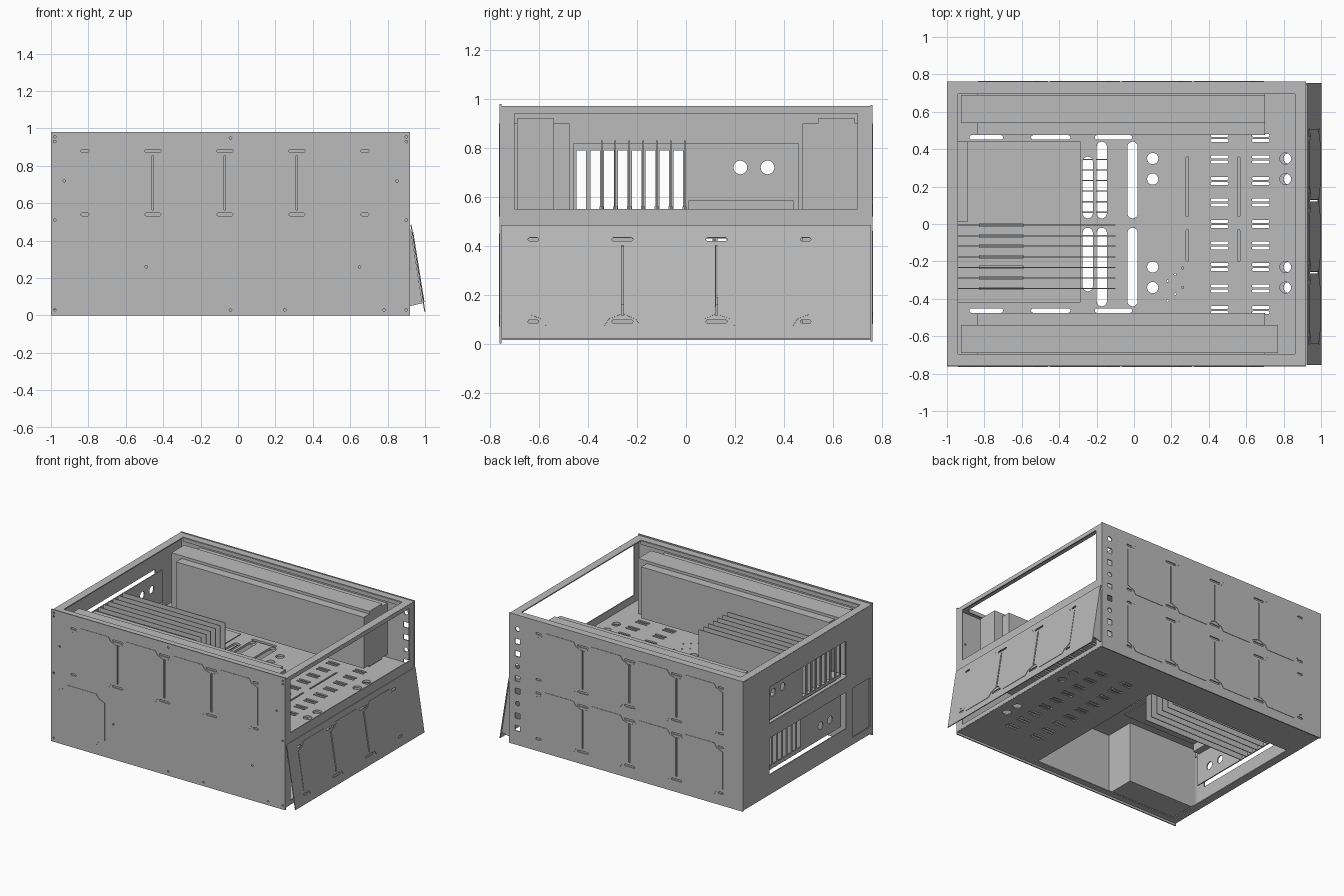
import bpy, bmesh, math
from mathutils import Matrix, Vector

cube = bpy.data.objects.get("Cube")
if cube:
    bpy.data.objects.remove(cube, do_unlink=True)

steel = bpy.data.materials.new("grey_steel")
steel.use_nodes = True
GREY = (0.5, 0.5, 0.5, 1)
steel.diffuse_color = GREY
steel.node_tree.nodes["Principled BSDF"].inputs["Base Color"].default_value = GREY

MID = 0.49  # height of the plane dividing the two compartments
X, Y, Z = Vector((1, 0, 0)), Vector((0, 1, 0)), Vector((0, 0, 1))
AXES = {"x": (Y, Z, X), "y": (X, Z, -Y), "z": (X, Y, Z)}


# 2D outlines
def rect(u0, u1, v0, v1):
    return [(u0, v0), (u1, v0), (u1, v1), (u0, v1)]


def circle(u, v, r, n=20):
    return [(u + r * math.cos(2 * math.pi * i / n), v + r * math.sin(2 * math.pi * i / n)) for i in range(n)]


def slot(u0, u1, v0, v1, n=6):
    r = min(u1 - u0, v1 - v0) / 2
    out = []
    for k, (cu, cv) in enumerate([(u1 - r, v1 - r), (u0 + r, v1 - r), (u0 + r, v0 + r), (u1 - r, v0 + r)]):
        for i in range(n):
            a = math.pi / 2 * (k + (i + 0.5) / n)
            out.append((cu + r * math.cos(a), cv + r * math.sin(a)))
    return out


def notched(u0, u1, v0, v1, a=0.07, b=0.05, c=0.03):
    """Rectangle with a stepped bite out of each corner."""
    return [(u0 + a, v0), (u1 - a, v0), (u1 - b, v0 + c), (u1, v0 + b), (u1, v1 - b), (u1 - b, v1 - c),
            (u1 - a, v1), (u0 + a, v1), (u0 + b, v1 - c), (u0, v1 - b), (u0, v0 + b), (u0 + b, v0 + c)]


def add_object(name, mesh):
    mesh.materials.clear()
    mesh.materials.append(steel)
    ob = bpy.data.objects.new(name, mesh)
    bpy.context.collection.objects.link(ob)
    return ob


def plate(name, loops, axis, pos, thick=0.008, matrix=None):
    """Sheet of metal: first loop is the outline, the others are holes."""
    curve = bpy.data.curves.new(name, "CURVE")
    curve.dimensions = "2D"
    curve.fill_mode = "BOTH"
    curve.extrude = thick / 2
    for loop in loops:
        s = curve.splines.new("POLY")
        s.points.add(len(loop) - 1)
        for p, (u, v) in zip(s.points, loop):
            p.co = (u, v, 0, 1)
        s.use_cyclic_u = True
    tmp = bpy.data.objects.new(name + "_outline", curve)
    bpy.context.collection.objects.link(tmp)
    deps = bpy.context.evaluated_depsgraph_get()
    mesh = bpy.data.meshes.new_from_object(tmp.evaluated_get(deps))
    bpy.data.objects.remove(tmp, do_unlink=True)
    u, v, n = AXES[axis]
    m = Matrix((u, v, n)).transposed().to_4x4()
    m.translation = Vector([abs(c) * pos for c in n])
    mesh.transform((matrix or Matrix()) @ m)
    bm = bmesh.new()
    bm.from_mesh(mesh)
    bmesh.ops.remove_doubles(bm, verts=bm.verts, dist=0.0001)
    bmesh.ops.recalc_face_normals(bm, faces=bm.faces)
    for f in bm.faces:
        f.smooth = False
    bm.to_mesh(mesh)
    bm.free()
    return add_object(name, mesh)


def box(name, x0, x1, y0, y1, z0, z1, side=1):
    """Block; side -1 turns it over into the lower compartment."""
    bm = bmesh.new()
    size = Matrix.Diagonal((x1 - x0, y1 - y0, z1 - z0, 1))
    at = Matrix.Translation(((x0 + x1) / 2, side * (y0 + y1) / 2, MID + side * ((z0 + z1) / 2 - MID)))
    bmesh.ops.create_cube(bm, size=1, matrix=at @ size)
    mesh = bpy.data.meshes.new(name)
    bm.to_mesh(mesh)
    bm.free()
    return add_object(name, mesh)


def turned(loop, side):
    return [(u * side, MID + side * (v - MID)) for u, v in loop]


# Fan mounts: slits and tab slots between neighbouring fans, and the thin fan covers
FAN, FAN_X = 0.385, -0.84


def fan_holes(start, count, z0, z1):
    holes = []
    for i in range(count + 1):
        u = start + i * FAN
        if 0 < i < count:
            holes.append(rect(u - 0.004, u + 0.004, z0 + 0.045, z1 - 0.045))
        a, b = (u if i == 0 else u - 0.043), (u if i == count else u + 0.043)
        for z in (z0 + 0.02, z1 - 0.02):
            holes.append(slot(a, b, z - 0.007, z + 0.007))
    return holes


def fan_covers(name, start, count, z0, z1, axis, pos, matrix=None):
    for i in range(count):
        u = start + i * FAN
        plate(name, [notched(u + 0.005, u + FAN - 0.005, z0, z1)], axis, pos, 0.004, matrix)


# Front panel
screws = [(x, z) for x in (-0.98, 0.9) for z in (0.03, 0.51, 0.93, 0.955)]
screws += [(-0.04, 0.95), (-0.04, 0.03), (0.25, 0.03), (0.78, 0.03), (-0.93, 0.72), (0.85, 0.72), (-0.49, 0.26), (0.65, 0.26)]
plate("front_panel", [rect(-1, 0.92, 0, 0.98)] + fan_holes(FAN_X, 4, 0.52, 0.9)
      + [circle(x, z, 0.007, 10) for x, z in screws], "y", -0.757)
fan_covers("front_fan_cover", FAN_X, 4, 0.52, 0.9, "y", -0.762)
plate("power_supply_cover", [notched(-0.94, -0.56, 0.07, 0.45)], "y", -0.762, 0.004)

# Back panel with two rows of fans and a column of ports
holes = fan_holes(FAN_X, 4, 0.52, 0.9) + fan_holes(FAN_X, 4, 0.08, 0.46)
for i in range(9):
    z = 0.87 - i * 0.092
    holes.append(circle(0.85, z, 0.017, 14) if i % 3 == 0 else rect(0.83, 0.87, z - 0.02, z + 0.02))
plate("back_panel", [rect(-1, 0.92, 0.01, 0.975)] + holes, "y", 0.757)
for z in (0.08, 0.52):
    fan_covers("back_fan_cover", FAN_X, 4, z, z + 0.38, "y", 0.762)

# Side frame with two openings, and the wall behind the expansion cards
side_outline = rect(-0.755, 0.755, 0.02, 0.97)
plate("open_side_frame", [side_outline, rect(-0.7, 0.7, 0.55, 0.94), rect(-0.7, 0.7, 0.05, 0.44)], "x", 0.915)
window = rect(-0.45, 0.45, 0.545, 0.815)
plate("card_side_wall", [side_outline, window, turned(window, -1), rect(-0.73, -0.53, 0.07, 0.435)], "x", -0.996)

# Top rim and bottom plate
vents = [slot(x, x + 0.095, y + d - 0.008, y + d + 0.008)
         for x in (0.41, 0.63) for y in [i * 0.115 for i in range(-4, 5)] for d in (-0.014, 0.014)]
cable_y = (0.35, 0.24, -0.23, -0.34)
outline = rect(-0.998, 0.918, -0.755, 0.755)
plate("top_rim", [outline, rect(-0.94, 0.86, -0.7, 0.7)], "z", 0.967)
plate("bottom_plate", [outline, rect(-0.94, 0.25, -0.71, 0.48)] + vents
      + [circle(0.83, y, 0.03) for y in cable_y], "z", 0.02)
for y in (-0.7, 0.7):
    box("top_rim_flange", -0.94, 0.86, y - 0.004, y + 0.004, 0.94, 0.967)

# Middle tray
holes = vents + [circle(x, y, 0.03) for x in (0.1, 0.81) for y in cable_y]
for x0, x1, reach in ((-0.275, -0.22, 0.36), (-0.2, -0.145, 0.44), (-0.035, 0.02, 0.44)):
    holes += [slot(x0, x1, 0.03, reach), slot(x0, x1, -reach, -0.02)]
for x0, x1 in ((-0.88, -0.7), (-0.55, -0.34), (-0.21, -0.01)):
    holes += [slot(x0, x1, y - 0.012, y + 0.012) for y in (-0.463, 0.463)]
for x in (0.285, 0.56):
    holes += [slot(x - 0.006, x + 0.006, 0.04, 0.36), slot(x - 0.006, x + 0.006, -0.2, -0.03)]
holes += [circle(0.18 + 0.04 * (i % 3), -0.41 + 0.035 * i, 0.006, 8) for i in range(6)]
plate("middle_tray", [outline] + holes, "z", MID, 0.016)

# Fittings repeated in the upper and the lower compartment
for side, level in ((1, "upper"), (-1, "lower")):
    board_name = level + "_main_board"
    box(board_name, -0.94, -0.285, -0.42, 0.44, 0.52, 0.528, side)
    box(level + "_port_block", -0.94, -0.89, 0.01, 0.44, 0.528, 0.585, side)
    gaps = [rect(-0.447 + i * 0.0565, -0.408 + i * 0.0565, 0.55, 0.79) for i in range(8)]
    ports = [circle(y, 0.72, 0.028) for y in (0.222, 0.333)]
    plate(level + "_bracket_plate", [turned(l, side) for l in [rect(-0.46, 0.46, 0.53, 0.82)] + gaps + ports],
          "x", -0.945)
    for i in range(7):
        y = -0.345 + i * 0.0565
        box(level + "_expansion_card", -0.94, -0.1, y - 0.003, y + 0.003, 0.55, 0.83, side)
        box(level + "_card_socket", -0.83, -0.59, y - 0.009, y + 0.009, 0.528, 0.56, side)


# Radiators with a row of fans on the inner face
def cooler(name, ysign, z0, z1, tank):
    def part(label, x0, x1, ya, yb, za, zb):
        a, b = sorted((ya * ysign, yb * ysign))
        box(name + label, x0, x1, a, b, za, zb)
    part("_radiator", -0.925, tank, 0.54, 0.69, z0, z1)
    part("_fan_row", -0.84, 0.7, 0.475, 0.54, z0 + 0.01, z1 - 0.02)
    part("_mounting_strip", -0.84, 0.7, 0.69, 0.752, z0 + 0.01, z1 - 0.02)


cooler("front_upper", -1, 0.51, 0.92, 0.77)
cooler("back_upper", 1, 0.51, 0.92, 0.7)
cooler("back_lower", 1, 0.06, 0.47, 0.7)

# Power supply
box("power_supply", -0.985, -0.41, -0.75, -0.53, 0.03, 0.48)

# Hinged side panel, leaning outward at the bottom
lean = Matrix.Translation((0.925, 0, 0.485)) @ Matrix.Rotation(-0.158, 4, "Y")
start, z0, z1 = -0.645, -0.42, -0.04
plate("hinged_panel", [rect(-0.755, 0.755, -0.47, 0)] + fan_holes(start, 3, z0, z1), "x", 0, 0.006, lean)
fan_covers("hinged_fan_cover", start, 3, z0, z1, "x", 0.004, lean)
plate("hinged_panel_gusset", [[(0.92, 0.05), (0.985, 0.065), (0.99, 0.04), (0.922, 0.47)]], "y", 0.748, 0.006)
